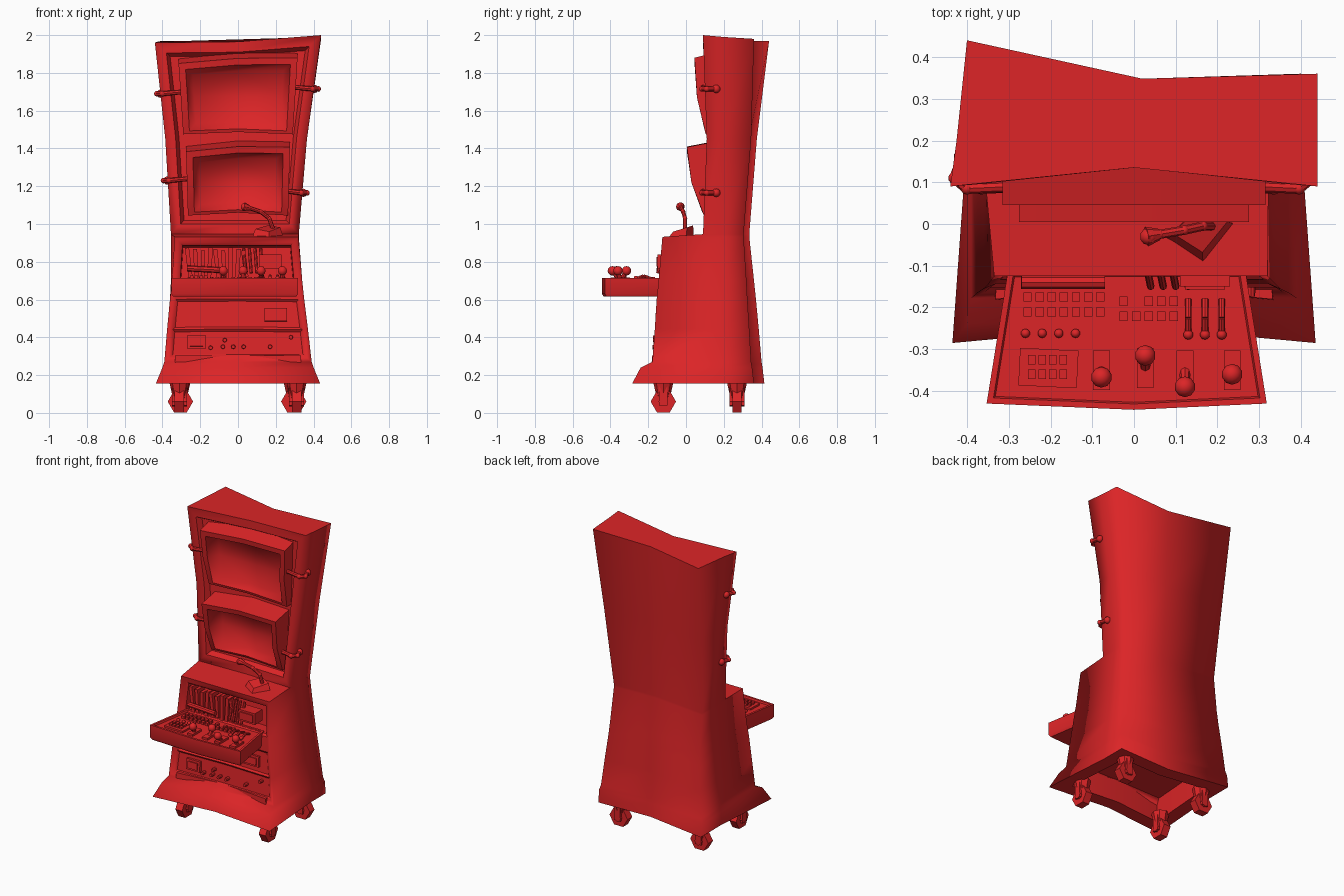
import bpy, bmesh, math
from mathutils import Vector, Matrix, Euler

old = bpy.data.objects.get("Cube")
if old:
    bpy.data.objects.remove(old)

RED = (0.72, 0.018, 0.02, 1)
red = bpy.data.materials.new("signal red")
red.use_nodes = True
red.diffuse_color = RED
red.node_tree.nodes["Principled BSDF"].inputs["Base Color"].default_value = RED


def finish(bm, name, angle=40, soft=()):
    """Smooth shading with sharp edges above the angle, except the soft ones."""
    bmesh.ops.recalc_face_normals(bm, faces=bm.faces)
    for f in bm.faces:
        f.smooth = True
    for e in bm.edges:
        e.smooth = e in soft or e.calc_face_angle(math.pi) < math.radians(angle)
    me = bpy.data.meshes.new(name)
    bm.to_mesh(me)
    bm.free()
    me.materials.append(red)
    ob = bpy.data.objects.new(name, me)
    bpy.context.collection.objects.link(ob)
    return ob


def place(loc, rot=(0, 0, 0), scale=(1, 1, 1)):
    return Matrix.LocRotScale(Vector(loc), Euler(rot), Vector(scale))


def box(bm, loc, size, rot=(0, 0, 0)):
    bmesh.ops.create_cube(bm, size=1, matrix=place(loc, rot, size))


def cyl(bm, loc, r1, r2, depth, rot=(0, 0, 0), sides=8):
    bmesh.ops.create_cone(bm, cap_ends=True, segments=sides, radius1=r1, radius2=r2,
                          depth=depth, matrix=place(loc, rot))


def ball(bm, loc, r):
    bmesh.ops.create_uvsphere(bm, u_segments=10, v_segments=6, radius=r, matrix=place(loc))


def rod(bm, a, b, r, r2=None):
    a, b = Vector(a), Vector(b)
    q = (b - a).to_track_quat('Z', 'Y')
    bmesh.ops.create_cone(bm, cap_ends=True, segments=8, radius1=r, radius2=r2 or r,
                          depth=(b - a).length, matrix=Matrix.LocRotScale((a + b) / 2, q, None))


def loft(bm, rings):
    """Skin closed rings of points, capping both ends."""
    vs = [[bm.verts.new(p) for p in ring] for ring in rings]
    n = len(vs[0])
    bands = [[bm.faces.new((a[i], a[(i + 1) % n], b[(i + 1) % n], b[i])) for i in range(n)]
             for a, b in zip(vs, vs[1:])]
    caps = bm.faces.new(vs[0][::-1]), bm.faces.new(vs[-1])
    bmesh.ops.recalc_face_normals(bm, faces=bm.faces)
    return vs, bands, caps


def inset(bm, faces, thickness, depth):
    bmesh.ops.inset_region(bm, faces=faces, thickness=thickness, depth=depth, use_even_offset=True)


def front(z):
    """Depth of the lower front panel at height z."""
    return -0.17 + (z - 0.28) * 0.07


# Cabinet: height, right edge, left edge, front corner, front middle, back right, back left
levels = [
    (0.155, -0.435, 0.435, -0.285, -0.245, 0.415, 0.36),
    (0.24, -0.40, 0.40, -0.24, -0.215, 0.405, 0.35),
    (0.27, -0.39, 0.39, -0.178, -0.172, 0.40, 0.345),
    (0.445, -0.375, 0.37, -0.165, -0.16, 0.385, 0.335),
    (0.605, -0.36, 0.35, -0.155, -0.15, 0.37, 0.325),
    (0.70, -0.35, 0.34, -0.145, -0.142, 0.36, 0.32),
    (0.932, -0.335, 0.32, -0.125, -0.125, 0.335, 0.305),
    (0.946, -0.355, 0.322, 0.09, 0.10, 0.335, 0.305),
    (1.45, -0.385, 0.365, 0.11, 0.125, 0.375, 0.345),
    (1.97, -0.44, 0.44, 0.09, 0.135, 0.44, 0.36),
]
rings = []
for z, xr, xl, fc, fm, br, bl in levels:
    k = 1 if z > 1.9 else 0
    sr = min(-0.355, max(xr, -0.4))
    sl = max(0.322, xl if k else min(xl, 0.4))
    rings.append([(xr, fc, z - 0.01 * k), (0, fm, z - 0.005 * k), (xl, fc, z + 0.03 * k),
                  (sl, 0.2, z + 0.02 * k), (sl, bl, z + 0.01 * k), (0.02, bl - 0.012, z),
                  (sr, br, z), (sr - 0.025 * k, 0.2, z - 0.005 * k)])
bm = bmesh.new()
vs, bands, caps = loft(bm, rings)
corners = {bm.edges.get((a[i], b[i])) for n, (a, b) in enumerate(zip(vs, vs[1:]))
           if n != 6 for i in range(8)}
fronts = [b[:2] for b in bands]
inset(bm, fronts[7] + fronts[8], 0.055, 0)
inset(bm, fronts[7] + fronts[8], 0.02, -0.035)
inset(bm, sum(fronts[2:6], []), 0.03, -0.012)
inset(bm, fronts[2], 0.012, -0.01)
inset(bm, fronts[3], 0.012, -0.01)
inset(bm, fronts[5], 0.014, -0.012)
inset(bm, fronts[5], 0.004, -0.10)
# Hollow underside
inset(bm, [caps[0]], 0.09, 0)
inset(bm, [caps[0]], 0.005, -0.15)
finish(bm, "cabinet", 38, corners)


# Screens: leaning hoods with a dished display
def screen(name, w_top, w, z0, z1, y_top, y_bot, arch, tilt):
    y_mid, z_mid = y_top * 0.65 + y_bot * 0.35 - 0.008, (z0 + z1) / 2
    w_mid = (w + w_top) / 2

    def outline(dy_top, dy_mid, dy_bot, dz):
        return [(-w, dy_bot, z0), (0, dy_bot, z0 + arch), (w, dy_bot, z0), (w_mid, dy_mid, z_mid),
                (w_top, dy_top, z1 + tilt + dz), (0, dy_top, z1 + arch + dz),
                (-w_top, dy_top, z1 - tilt + dz), (-w_mid, dy_mid, z_mid)]
    bm = bmesh.new()
    _, _, (face, _) = loft(bm, [outline(y_top, y_mid, y_bot, 0), outline(0.16, 0.16, 0.16, 0.03)])
    inset(bm, [face], 0.035, 0)
    for v in face.verts:
        if v.co.z < z_mid - 0.05:
            v.co.z -= 0.018
    inset(bm, [face], 0.035, -0.02)
    for v in face.verts:
        v.co.y = y_bot + 0.03
    finish(bm, name, 35, {e for v in face.verts for e in v.link_edges})


screen("upper_screen", 0.315, 0.29, 1.475, 1.865, 0.045, 0.105, 0.012, 0.015)
screen("lower_screen", 0.275, 0.265, 1.045, 1.395, 0.005, 0.095, 0.015, 0.012)

# Bent side handles
for name, s, x0, x1, z in (("upper_right_handle", -1, 0.29, 0.43, 1.69),
                           ("upper_left_handle", 1, 0.29, 0.425, 1.715),
                           ("lower_right_handle", -1, 0.26, 0.395, 1.23),
                           ("lower_left_handle", 1, 0.255, 0.365, 1.165)):
    bm = bmesh.new()
    pts = [(s * x0, 0.09, z + 0.01), (s * (x1 - 0.03), 0.085, z), (s * x1, 0.11, z), (s * (x1 - 0.02), 0.16, z)]
    for a, b in zip(pts, pts[1:]):
        rod(bm, a, b, 0.013)
    for p in pts[1:]:
        ball(bm, p, 0.015)
    ball(bm, pts[-1], 0.022)
    finish(bm, name)

# Pull-out control shelf
plan = [(-0.30, -0.10), (-0.353, -0.43), (0, -0.445), (0.318, -0.43), (0.265, -0.10)]
bm = bmesh.new()
_, _, (_, top) = loft(bm, [[(x * 0.97, y * 0.98, 0.615) for x, y in plan],
                           [(x, y, 0.63) for x, y in plan], [(x, y, 0.715) for x, y in plan]])
inset(bm, [top], 0.014, 0)
inset(bm, [top], 0.004, -0.012)
finish(bm, "control_shelf", 35)

DECK = 0.704
bm = bmesh.new()
for row in range(2):
    y = -0.175 - 0.036 * row
    for i in range(7):
        box(bm, (-0.255 + 0.029 * i, y, DECK + 0.007), (0.02, 0.022, 0.018))
    for i in range(5):
        if row or i != 1:
            box(bm, (-0.025 + 0.03 * i, y - 0.01, DECK + 0.007), (0.02, 0.022, 0.018))
box(bm, (-0.205, -0.345, DECK + 0.005), (0.14, 0.09, 0.012), (0, 0, -0.05))
for i in range(8):
    box(bm, (-0.245 + 0.025 * (i % 4), -0.325 - 0.035 * (i // 4), DECK + 0.016), (0.018, 0.022, 0.014))
for i in range(4):
    ball(bm, (-0.26 + 0.04 * i, -0.262, DECK + 0.004), 0.011)
finish(bm, "keys")

bm = bmesh.new()
for i in range(3):
    x = 0.13 + 0.04 * i
    rod(bm, (x, -0.18, DECK + 0.005), (x, -0.225, DECK + 0.022), 0.008)
    rod(bm, (x, -0.225, DECK + 0.022), (x, -0.265, DECK + 0.005), 0.008)
    ball(bm, (x, -0.265, DECK + 0.01), 0.012)
finish(bm, "sliders")

bm = bmesh.new()
for x, base, tip in ((-0.078, -0.35, -0.367), (0.027, -0.345, -0.315), (0.122, -0.35, -0.39), (0.235, -0.35, -0.36)):
    box(bm, (x, base, DECK + 0.006), (0.04, 0.095, 0.014))
    rod(bm, (x, base, DECK), (x, tip, 0.75), 0.014, 0.01)
    ball(bm, (x, tip, 0.752), 0.025)
finish(bm, "joysticks")

# Contents of the equipment bay
bm = bmesh.new()
for i in range(9):
    box(bm, (-0.26 + 0.037 * i, -0.085, 0.79), (0.022, 0.07, 0.17 - 0.015 * (i % 3)), (0, 0.06 * (i % 4 - 2), 0))
box(bm, (0.17, -0.11, 0.80), (0.12, 0.08, 0.075))
box(bm, (0.17, -0.153, 0.80), (0.095, 0.008, 0.05))
rod(bm, (-0.27, -0.14, 0.765), (-0.07, -0.14, 0.755), 0.016)
for i in range(4):
    x = 0.03 + 0.03 * i
    rod(bm, (x, -0.10, 0.87), (x + 0.01, -0.15, 0.74), 0.009)
finish(bm, "bay_equipment")

# Plates, slot and knobs on the lower panels
bm = bmesh.new()
lean = (-0.07, 0, 0)
for x, z, w, h in ((-0.22, 0.375, 0.10, 0.07), (0.20, 0.52, 0.12, 0.07)):
    box(bm, (x, front(z) + 0.015, z), (w, 0.03, h), lean)
    box(bm, (x, front(z), z), (w - 0.03, 0.015, h - 0.025), lean)
box(bm, (-0.05, front(0.47) + 0.022, 0.47), (0.32, 0.014, 0.008), lean)
for x, z in ((-0.145, 0.345), (-0.07, 0.385), (-0.08, 0.35), (-0.025, 0.35), (0.03, 0.35), (0.17, 0.35), (0.28, 0.40)):
    cyl(bm, (x, front(z) + 0.008, z), 0.012, 0.01, 0.04, (math.pi / 2, 0, 0))
finish(bm, "panel_fittings")

# Desk microphone
bm = bmesh.new()
foot = [(0.075, -0.035), (0.165, -0.092), (0.24, 0.0), (0.155, 0.04)]
loft(bm, [[(x, y, 0.93) for x, y in foot],
          [(0.16 + (x - 0.16) * 0.8, -0.01 + (y + 0.02) * 0.8, 0.96 + 0.25 * (y + 0.09)) for x, y in foot]])
arm = [(0.185, -0.005, 0.975), (0.165, -0.005, 1.03), (0.12, -0.015, 1.065), (0.06, -0.025, 1.085)]
for a, b in zip(arm, arm[1:]):
    rod(bm, a, b, 0.011)
    ball(bm, b, 0.012)
rod(bm, arm[-1], (0.03, -0.03, 1.092), 0.014, 0.024)
ball(bm, (0.035, -0.03, 1.091), 0.021)
finish(bm, "desk_microphone")

# Casters: front wheels roll forward, rear wheels are swivelled sideways
for name, x, y, turn in (("front_right_caster", -0.31, -0.12, 0), ("front_left_caster", 0.31, -0.12, 0),
                         ("rear_right_caster", -0.305, 0.27, 90), ("rear_left_caster", 0.295, 0.27, 90)):
    bm = bmesh.new()
    cyl(bm, (0, 0, 0.06), 0.067, 0.067, 0.05, (0, math.pi / 2, 0), 6)
    cyl(bm, (0, 0, 0.06), 0.025, 0.025, 0.08, (0, math.pi / 2, 0), 8)
    for s in (-1, 1):
        box(bm, (s * 0.033, 0, 0.09), (0.014, 0.045, 0.10))
    cyl(bm, (0, 0, 0.125), 0.035, 0.055, 0.09)
    ob = finish(bm, name)
    ob.location = (x, y, 0)
    ob.rotation_euler.z = math.radians(turn)
